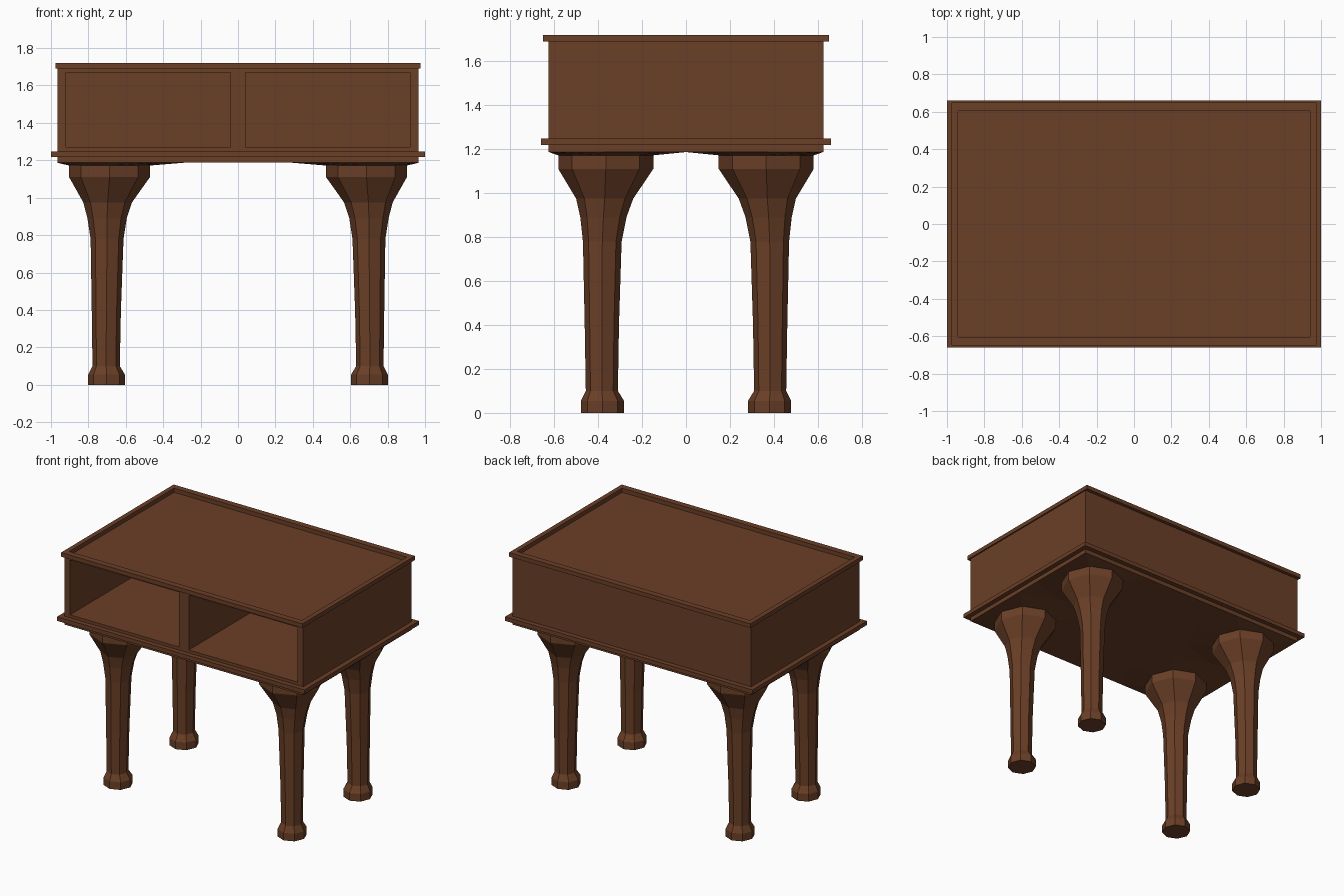
import bpy, bmesh, math

if "Cube" in bpy.data.objects:
    bpy.data.objects.remove(bpy.data.objects["Cube"])

wood = bpy.data.materials.new("brown wood")
wood.diffuse_color = (0.145, 0.05, 0.02, 1)
wood.use_nodes = True
wood.node_tree.nodes["Principled BSDF"].inputs["Base Color"].default_value = wood.diffuse_color


def finish(name, bm):
    bmesh.ops.recalc_face_normals(bm, faces=bm.faces)
    me = bpy.data.meshes.new(name)
    bm.to_mesh(me)
    bm.free()
    me.materials.append(wood)
    ob = bpy.data.objects.new(name, me)
    bpy.context.collection.objects.link(ob)
    return ob


def box(name, lo, hi):
    bm = bmesh.new()
    bmesh.ops.create_cube(bm, size=1)
    for v in bm.verts:
        v.co = [(a + b) / 2 + c * (b - a) for a, b, c in zip(lo, hi, v.co)]
    return finish(name, bm)


def frame(name, outer, inner, z0, z1):
    """Rectangular ring with mitred corners; outer and inner are half sizes."""
    bm = bmesh.new()
    corners = [(-1, -1), (1, -1), (1, 1), (-1, 1)]
    loops = [[bm.verts.new((sx * s[0], sy * s[1], z)) for sx, sy in corners]
             for s, z in ((outer, z0), (outer, z1), (inner, z1), (inner, z0))]
    for k in range(4):
        a, b = loops[k], loops[(k + 1) % 4]
        for i in range(4):
            j = (i + 1) % 4
            bm.faces.new((a[i], a[j], b[j], b[i]))
    return finish(name, bm)


BX, BY, BZ = 0.965, 0.625, 1.187

# Cabinet with two open compartments at the front
body = box("cabinet_body", (-BX, -BY, BZ), (BX, BY, 1.69))
for s in (-1, 1):
    x0, x1 = sorted((s * 0.04, s * 0.92))
    cutter = box("compartment_cutter", (x0, -0.8, 1.27), (x1, 0.58, 1.67))
    cutter.hide_render = True
    mod = body.modifiers.new("compartment", 'BOOLEAN')
    mod.operation = 'DIFFERENCE'
    mod.solver = 'EXACT'
    mod.object = cutter
    bpy.context.view_layer.objects.active = body
    bpy.ops.object.modifier_apply(modifier=mod.name)
    bpy.data.objects.remove(cutter)

# Raised rim around the top and moulding around the base
frame("top_rim", (0.975, 0.65), (0.94, 0.605), 1.69, 1.72)
frame("base_moulding", (1.0, 0.66), (BX, BY), 1.218, 1.248)

# Octagonal legs: (height, radius, centre x, centre y)
PROFILE = [(0, 0.098, 0.703, 0.38), (0.055, 0.098, 0.703, 0.38),
           (0.10, 0.073, 0.705, 0.383), (0.40, 0.078, 0.704, 0.383),
           (0.78, 0.088, 0.70, 0.381), (0.89, 0.105, 0.70, 0.376),
           (0.975, 0.130, 0.697, 0.37), (1.11, 0.216, 0.687, 0.365),
           (1.172, 0.216, 0.687, 0.365), (BZ, 0.40, 0.69, 0.38)]


def leg(name, sx, sy):
    bm = bmesh.new()
    rings = []
    for z, r, cx, cy in PROFILE:
        ring = []
        for i in range(8):
            a = i * math.pi / 4
            # the flared top stays within the cabinet's underside
            x = min(cx + r * math.cos(a), BX)
            y = max(0.0, min(cy + r * math.sin(a), BY))
            ring.append(bm.verts.new((sx * x, sy * y, z)))
        rings.append(ring)
    for a, b in zip(rings, rings[1:]):
        for i in range(8):
            j = (i + 1) % 8
            bm.faces.new((a[i], a[j], b[j], b[i]))
    bm.faces.new(rings[0])
    return finish(name, bm)


for sx, side in ((-1, "left"), (1, "right")):
    for sy, end in ((-1, "front"), (1, "back")):
        leg(f"{end}_{side}_leg", sx, sy)
